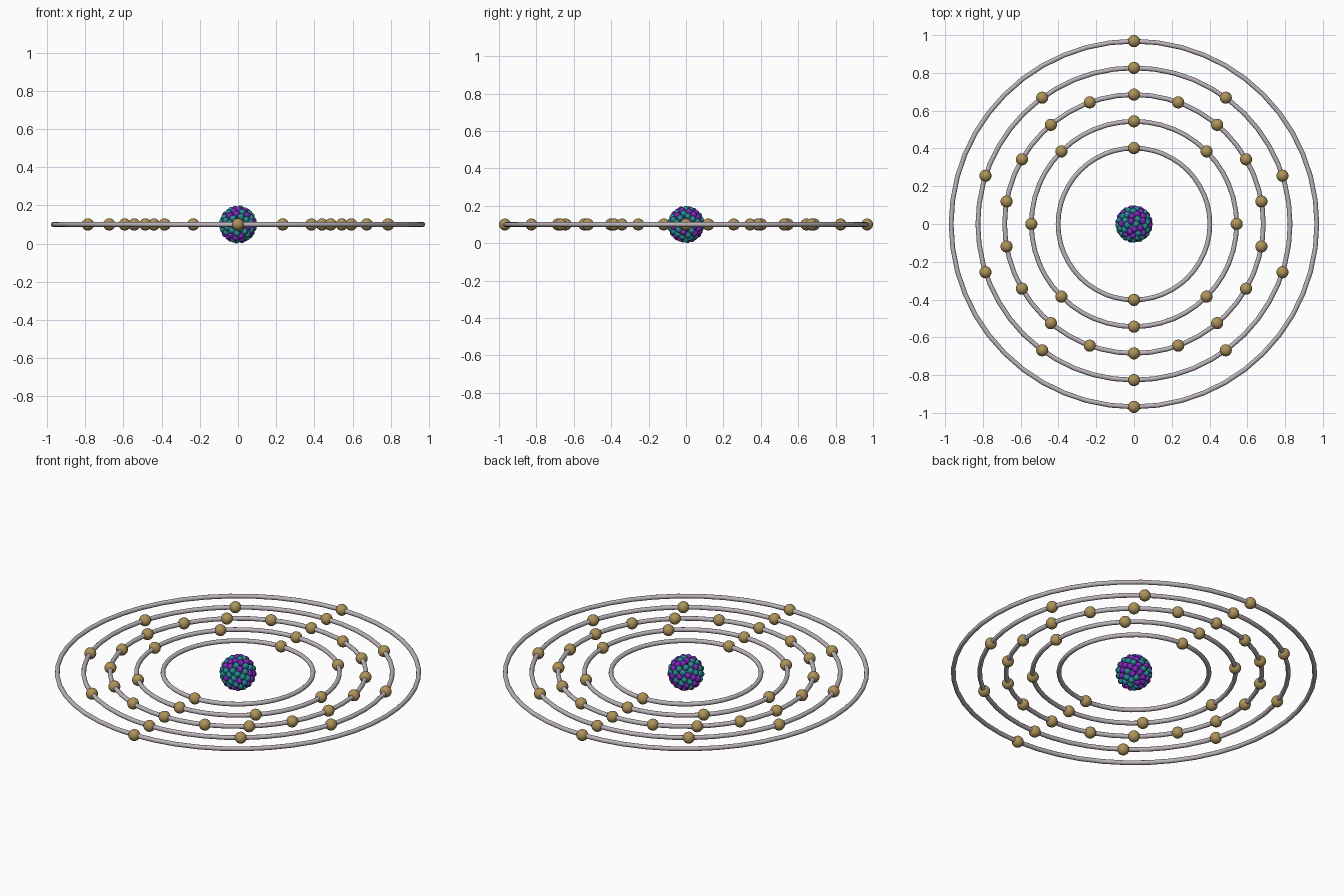
import bpy, math, random

if "Cube" in bpy.data.objects:
    bpy.data.objects.remove(bpy.data.objects["Cube"])

random.seed(40)
CZ = 0.1  # height of the orbit plane


def material(name, rgb):
    m = bpy.data.materials.new(name)
    m.diffuse_color = (*rgb, 1)
    m.use_nodes = True
    m.node_tree.nodes["Principled BSDF"].inputs["Base Color"].default_value = m.diffuse_color
    return m


gold = material("electron_gold", (0.42, 0.29, 0.10))
purple = material("proton_purple", (0.20, 0.02, 0.50))
teal = material("neutron_teal", (0.02, 0.25, 0.29))
silver = material("ring_silver", (0.50, 0.45, 0.49))


def ball(name, radius, mat, segs, rings):
    bpy.ops.mesh.primitive_uv_sphere_add(segments=segs, ring_count=rings, radius=radius)
    o = bpy.context.object
    o.name = name
    o.data.materials.append(mat)
    bpy.ops.object.shade_smooth()
    return o


def scatter(source, points):
    # the source takes the first point, linked copies take the others
    for i, p in enumerate(points):
        o = source
        if i:
            o = source.copy()
            bpy.context.collection.objects.link(o)
        o.location = p


# Nucleus: protons and neutrons packed evenly over a ball
N, R, r = 91, 0.082, 0.018
protons, neutrons = [], []
kinds = [True] * 40 + [False] * 51
random.shuffle(kinds)
for i, is_proton in enumerate(kinds):
    z = 1 - 2 * (i + 0.5) / N
    a = i * math.pi * (3 - math.sqrt(5))
    s = math.sqrt(1 - z * z)
    p = (R * s * math.cos(a), R * s * math.sin(a), CZ + R * z)
    (protons if is_proton else neutrons).append(p)
scatter(ball("proton", r, purple, 20, 12), protons)
scatter(ball("neutron", r, teal, 20, 12), neutrons)

# Orbit rings with their electrons
electrons = []
for k, count in enumerate((2, 8, 18, 10, 2)):
    radius = 0.402 + 0.1415 * k
    bpy.ops.mesh.primitive_torus_add(major_segments=48, minor_segments=12,
                                     major_radius=radius, minor_radius=0.0125,
                                     location=(0, 0, CZ))
    ring = bpy.context.object
    ring.name = f"orbit_ring_{k + 1}"
    ring.data.materials.append(silver)
    bpy.ops.object.shade_smooth()
    for j in range(count):
        a = math.pi / 2 + 2 * math.pi * j / count
        electrons.append((radius * math.cos(a), radius * math.sin(a), CZ))
scatter(ball("electron", 0.032, gold, 32, 16), electrons)
